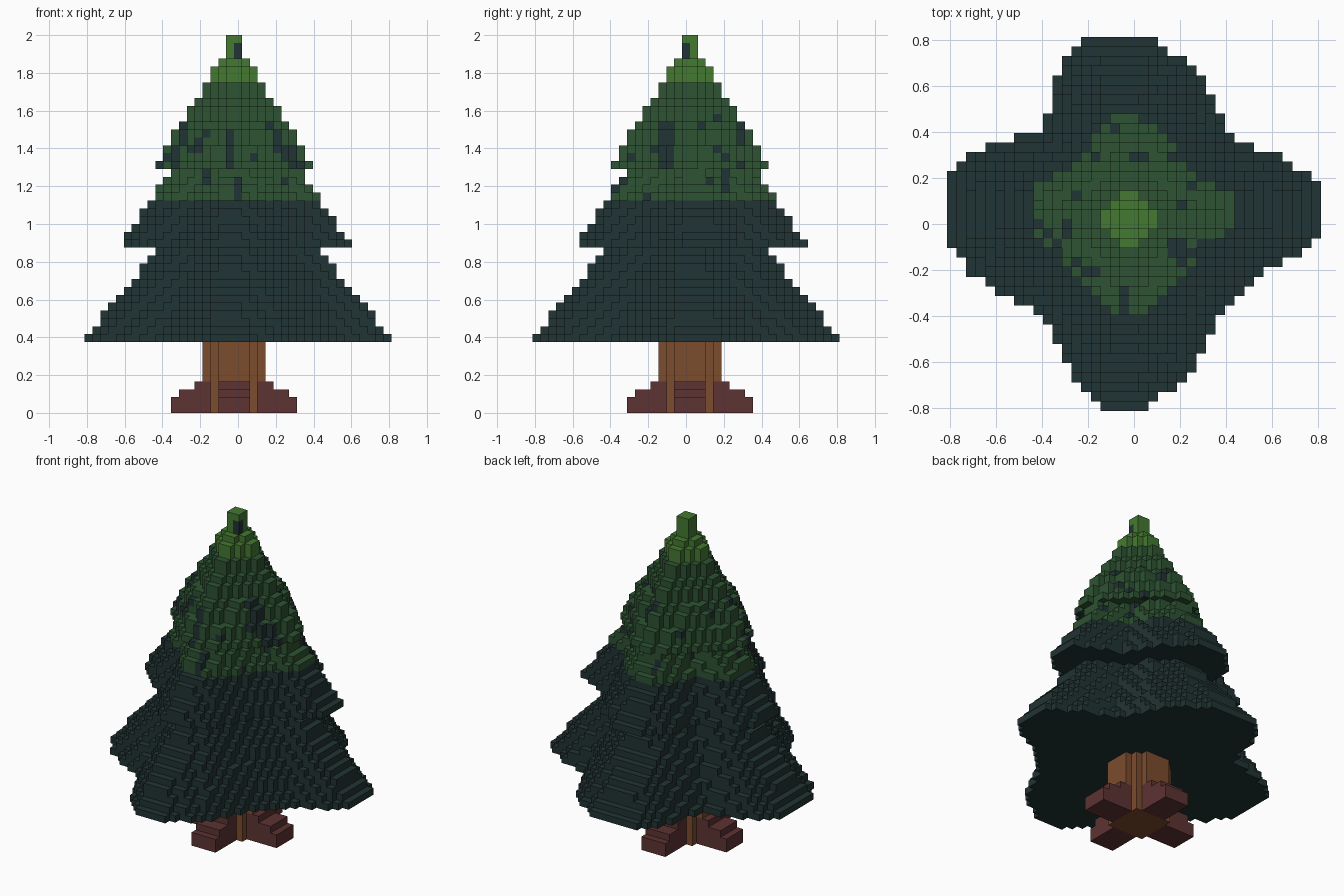
import bpy, bmesh
from mathutils import Vector

if "Cube" in bpy.data.objects:
    bpy.data.objects.remove(bpy.data.objects["Cube"], do_unlink=True)

V = 1 / 24      # block size
ROWS = 48       # blocks from ground to tip


def material(name, rgb):
    lin = [((c / 255 + 0.055) / 1.055) ** 2.4 for c in rgb] + [1]
    m = bpy.data.materials.new(name)
    m.use_nodes = True
    m.diffuse_color = lin
    bsdf = m.node_tree.nodes["Principled BSDF"]
    bsdf.inputs["Base Color"].default_value = lin
    bsdf.inputs["Roughness"].default_value = 0.9
    return m


DARK, MID, LIME, BARK, ROOT = range(5)
MATS = [material("dark pine green", (33, 51, 51)),
        material("mid green", (45, 83, 50)),
        material("fresh lime green", (68, 121, 49)),
        material("bark brown", (124, 76, 46)),
        material("root red brown", (93, 51, 50))]

SIDES = {(1, 0, 0): [(1, -1, -1), (1, 1, -1), (1, 1, 1), (1, -1, 1)],
         (-1, 0, 0): [(-1, 1, -1), (-1, -1, -1), (-1, -1, 1), (-1, 1, 1)],
         (0, 1, 0): [(1, 1, -1), (-1, 1, -1), (-1, 1, 1), (1, 1, 1)],
         (0, -1, 0): [(-1, -1, -1), (1, -1, -1), (1, -1, 1), (-1, -1, 1)],
         (0, 0, 1): [(-1, -1, 1), (1, -1, 1), (1, 1, 1), (-1, 1, 1)],
         (0, 0, -1): [(-1, 1, -1), (1, 1, -1), (1, -1, -1), (-1, -1, -1)]}


def block_object(name, cells):
    """Closed block mesh from {(x, y, row): colour}; only outer faces."""
    bm, verts = bmesh.new(), {}
    used = sorted(set(cells.values()))

    def vert(p):
        if p not in verts:
            verts[p] = bm.verts.new((p[0] * V / 2, p[1] * V / 2, (p[2] + 1) * V / 2))
        return verts[p]

    for (x, y, z), colour in cells.items():
        for (dx, dy, dz), corners in SIDES.items():
            if (x + dx, y + dy, z + dz) in cells:
                continue
            f = bm.faces.new([vert((2 * x + a, 2 * y + b, 2 * z + c)) for a, b, c in corners])
            f.material_index = used.index(colour)
    mesh = bpy.data.meshes.new(name)
    bm.to_mesh(mesh)
    bm.free()
    for i in used:
        mesh.materials.append(MATS[i])
    obj = bpy.data.objects.new(name, mesh)
    bpy.context.collection.objects.link(obj)


# Four-lobed outline of the lowest branches, in blocks
OUTLINE = [(-4.5, 19.5), (1.5, 19.5), (4.5, 17.5), (7.5, 15), (9, 11.5), (11, 8.5),
           (14.5, 7.4), (19.5, 4.5), (19.5, -1.5), (17.5, -3), (13.5, -5), (9.5, -9),
           (8, -12), (5.5, -16.5), (0.5, -19.5), (-3.5, -19.5), (-7.5, -14),
           (-9.5, -9.5), (-13.5, -7.7), (-17, -5), (-19.5, -1.5), (-19.5, 4.5),
           (-17.5, 7.4), (-14.5, 8.5), (-9.5, 9.5), (-8.5, 14), (-7, 17.5)]


def in_outline(x, y):
    inside = False
    for (ax, ay), (bx, by) in zip(OUTLINE, OUTLINE[1:] + OUTLINE[:1]):
        if (ay > y) != (by > y) and x < ax + (y - ay) * (bx - ax) / (by - ay):
            inside = not inside
    return inside


def in_lobes(x, y, r, cx, cy):
    s = r / 19.5
    return in_outline((x - cx) / s, (y - cy) / s)


def in_diamond(x, y, r, cx, cy):
    return abs((x - cx) / r) ** 1.25 + abs((y - cy) / r) ** 1.25 <= 1


def row_colour(k):
    return LIME if k < 6 else MID if k < 21 else DARK


def tier(k0, k1, r0, r1, inside, cx, cy, whole=False):
    """Rows k0..k1 counted down from the tip, radius growing from r0 to r1."""
    cells = {}
    for k in range(k0, k1 + 1):
        r = r0 + (r1 - r0) * (k - k0) / max(1, k1 - k0)
        r = round(r) if whole else r
        for x in range(-20, 21):
            for y in range(-20, 21):
                if inside(x, y, r, cx, cy):
                    cells[x, y, ROWS - 1 - k] = row_colour(k)
    return cells


# Dark streaks: (column, first row, last row) on each side
STREAKS = {
    "front": [(-1, 12, 16), (-4, 12, 12), (-5, 14, 14), (-4, 17, 18), (0, 18, 20),
              (-7, 11, 13), (-8, 14, 16), (4, 11, 11), (5, 12, 14), (6, 14, 15),
              (2, 15, 15), (6, 18, 18), (-10, 18, 18), (7, 15, 16)],
    "right": [(-2, 11, 16), (-4, 14, 14), (-3, 15, 15), (2, 11, 11), (7, 11, 13),
              (4, 14, 14), (5, 15, 15), (3, 18, 18), (5, 18, 19), (-5, 20, 20)],
    "back": [(0, 11, 11), (2, 10, 10), (-4, 14, 14), (4, 16, 17), (-2, 18, 19), (6, 14, 14)],
    "left": [(0, 15, 16), (-1, 15, 16), (3, 12, 12), (-4, 13, 14), (1, 18, 18), (5, 17, 18)]}


def add_streaks(cells):
    for side, marks in STREAKS.items():
        along, depth = (0, 1) if side in ("front", "back") else (1, 0)
        pick = min if side in ("front", "left") else max
        for col, k0, k1 in marks:
            for k in range(k0, k1 + 1):
                line = [c for c in cells if c[2] == ROWS - 1 - k and c[along] == col]
                if line:
                    cells[pick(line, key=lambda c: c[depth])] = DARK


# Foliage tiers
lower = tier(27, 38, 10.5, 19.5, in_lobes, 0, 0)
middle = tier(17, 26, 8.5, 14.5, in_lobes, -0.2, 0.6)
upper = tier(3, 16, 2, 10, in_diamond, -0.5, 0.5, whole=True)
add_streaks(middle)
add_streaks(upper)
block_object("lower_branches", lower)
block_object("middle_branches", middle)
block_object("upper_branches", upper)

# Leading shoot at the top, with one dark corner
shoot = {(x, y, z): LIME for x in (-1, 0) for y in (0, 1) for z in range(45, 48)}
shoot[0, 0, 45] = shoot[0, 0, 46] = DARK
block_object("top_shoot", shoot)

# Stepped roots in four directions, and the round trunk between them
root_reach = [8, 8, 7, 5]
trunk, roots = {}, {}
for x in range(-9, 9):
    for y in range(-8, 10):
        a, b = abs(x + 0.5), abs(y - 0.5)
        for z in range(9):
            if z < 4 and min(a, b) < 2 and 3 < max(a, b) < root_reach[z]:
                roots[x, y, z] = ROOT
            elif Vector((a, b)).length < 4.1:
                trunk[x, y, z] = BARK
block_object("trunk", trunk)
block_object("roots", roots)
